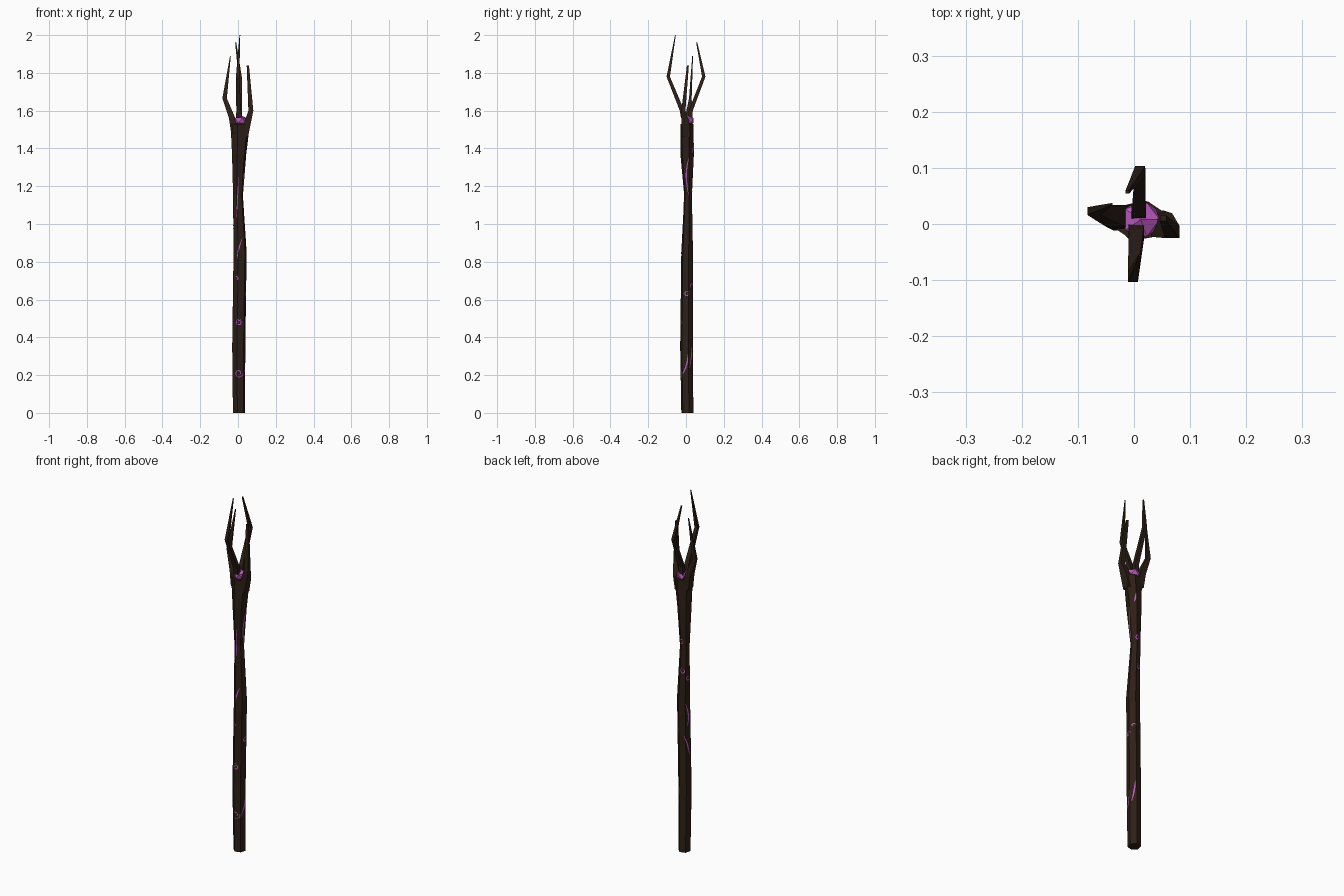
import bpy, bmesh, math
from mathutils import Vector
from mathutils.bvhtree import BVHTree

if "Cube" in bpy.data.objects:
    bpy.data.objects.remove(bpy.data.objects["Cube"])


def material(name, color):
    m = bpy.data.materials.new(name)
    m.diffuse_color = color
    m.use_nodes = True
    m.node_tree.nodes["Principled BSDF"].inputs["Base Color"].default_value = m.diffuse_color
    return m


WOOD = material("dark_wood", (0.026, 0.014, 0.008, 1))
GLOW = material("purple_glow", (0.50, 0.10, 0.52, 1))


def add_object(name, bm, mat):
    bmesh.ops.recalc_face_normals(bm, faces=bm.faces)
    me = bpy.data.meshes.new(name)
    bm.to_mesh(me)
    me.materials.append(mat)
    ob = bpy.data.objects.new(name, me)
    bpy.context.collection.objects.link(ob)
    return ob


def loft(name, sections, sides, turn, mat):
    """Skin horizontal rings given as (z, cx, cy, rx, ry)."""
    bm = bmesh.new()
    rings = []
    for z, cx, cy, rx, ry in sections:
        ring = []
        for i in range(sides):
            a = turn + math.tau * i / sides
            ring.append(bm.verts.new((cx + rx * math.cos(a), cy + ry * math.sin(a), z)))
        rings.append(ring)
    for lo, hi in zip(rings, rings[1:]):
        for i in range(sides):
            j = (i + 1) % sides
            bm.faces.new((lo[i], lo[j], hi[j], hi[i]))
    bm.faces.new(rings[0][::-1])
    bm.faces.new(rings[-1])
    ob = add_object(name, bm, mat)
    tree = BVHTree.FromBMesh(bm)
    bm.free()
    return ob, tree


# Crooked six-sided shaft
SHAFT = [(0, .005, .007, .033, .033), (.35, .004, .003, .036, .035),
         (.85, .011, .006, .036, .032), (1.15, .000, .011, .027, .021),
         (1.37, .006, .006, .039, .037), (1.53, .012, .005, .053, .036)]
shaft, shaft_tree = loft("shaft", SHAFT, 6, math.radians(15), WOOD)

# Four bent claws (square sections)
Q = math.sqrt(2)


def claw(name, sections):
    loft(name, [(z, x, y, hx * Q, hy * Q) for z, x, y, hx, hy in sections],
         4, math.pi / 4, WOOD)


claw("claw_left", [(1.48, -.018, .010, .018, .022), (1.56, -.031, .014, .017, .020),
                   (1.665, -.071, .023, .012, .007), (1.89, -.040, .035, .002, .002)])
claw("claw_right", [(1.46, .035, .002, .018, .022), (1.535, .050, -.002, .018, .021),
                    (1.60, .068, -.014, .013, .011), (1.84, .052, .010, .006, .005)])
claw("claw_front", [(1.56, .004, -.013, .014, .013), (1.60, .004, -.021, .013, .012),
                    (1.78, -.002, -.094, .009, .009), (2.0, .010, -.056, .002, .002)])
claw("claw_back", [(1.53, .008, .018, .014, .013), (1.60, .009, .025, .012, .011),
                   (1.78, .011, .094, .009, .009), (1.96, -.012, .057, .003, .003)])

# Faceted glowing gem sitting in the crown
bm = bmesh.new()
bmesh.ops.create_icosphere(bm, subdivisions=1, radius=1)
for v in bm.verts:
    v.co = Vector((.012 + .038 * v.co.x, .008 + .036 * v.co.y, 1.548 + .030 * v.co.z))
add_object("gem", bm, GLOW)
bm.free()


# Glowing swirls: tapered ribbons projected onto the shaft
def axis_at(z):
    for a, b in zip(SHAFT, SHAFT[1:]):
        if z <= b[0]:
            t = (z - a[0]) / (b[0] - a[0])
            return Vector((a[1] + (b[1] - a[1]) * t, a[2] + (b[2] - a[2]) * t, z))
    return Vector((SHAFT[-1][1], SHAFT[-1][2], z))


def on_shaft(angle, u, z):
    a = angle + u / .033
    out = Vector((math.cos(a), math.sin(a), 0))
    hit = shaft_tree.ray_cast(axis_at(z) + out * .2, -out)[0]
    return hit + out * .001


def ribbon(name, degrees, z, path, width=.0045):
    angle = math.radians(degrees)
    bm = bmesh.new()
    n = len(path) - 1
    pairs = []
    for i, p in enumerate(path):
        d = (path[min(i + 1, n)] - path[max(i - 1, 0)]).normalized()
        side = Vector((-d.y, d.x)) * width * (.15 + .85 * math.sin(math.pi * i / n))
        pairs.append([bm.verts.new(on_shaft(angle, q.x, z + q.y)) for q in (p + side, p - side)])
    for a, b in zip(pairs, pairs[1:]):
        bm.faces.new((a[0], a[1], b[1], b[0]))
    add_object(name, bm, GLOW)
    bm.free()


def spiral(r, start, turns, shrink=.3, n=22):
    return [Vector((math.cos(start + turns * math.tau * i / n),
                    math.sin(start + turns * math.tau * i / n))) * r * (1 - (1 - shrink) * i / n)
            for i in range(n + 1)]


def streak(length, lean, bow, n=14):
    return [Vector((lean * (i / n - .5) + bow * math.sin(math.pi * i / n), length * (i / n - .5)))
            for i in range(n + 1)]


# (angle round the shaft, height, radius, start angle, turns)
for k, s in enumerate([(-90, .21, .024, 0.3, -1.3), (-90, .48, .018, 1.0, 1.5),
                       (-120, .71, .014, 2.5, -.7), (0, .63, .016, 0, 1.2),
                       (80, 1.18, .017, 0, 1.2), (110, 1.02, .019, 2, 1.0),
                       (50, .67, .017, 0, .6), (170, .98, .018, 1, -1.1)]):
    ribbon(f"swirl_{k + 1}", s[0], s[1], spiral(*s[2:]), .003)

# (angle, height, length, lean, bow)
for k, s in enumerate([(-25, .25, .12, .04, .012), (-90, .87, .11, .035, -.006),
                       (-110, 1.14, .22, .02, .008), (10, 1.25, .20, .004, -.014),
                       (45, .30, .12, .02, .004), (150, .77, .13, -.01, .012),
                       (150, .60, .11, -.03, .004), (60, 1.40, .05, .01, .003)]):
    ribbon(f"streak_{k + 1}", s[0], s[1], streak(*s[2:]), .004)
